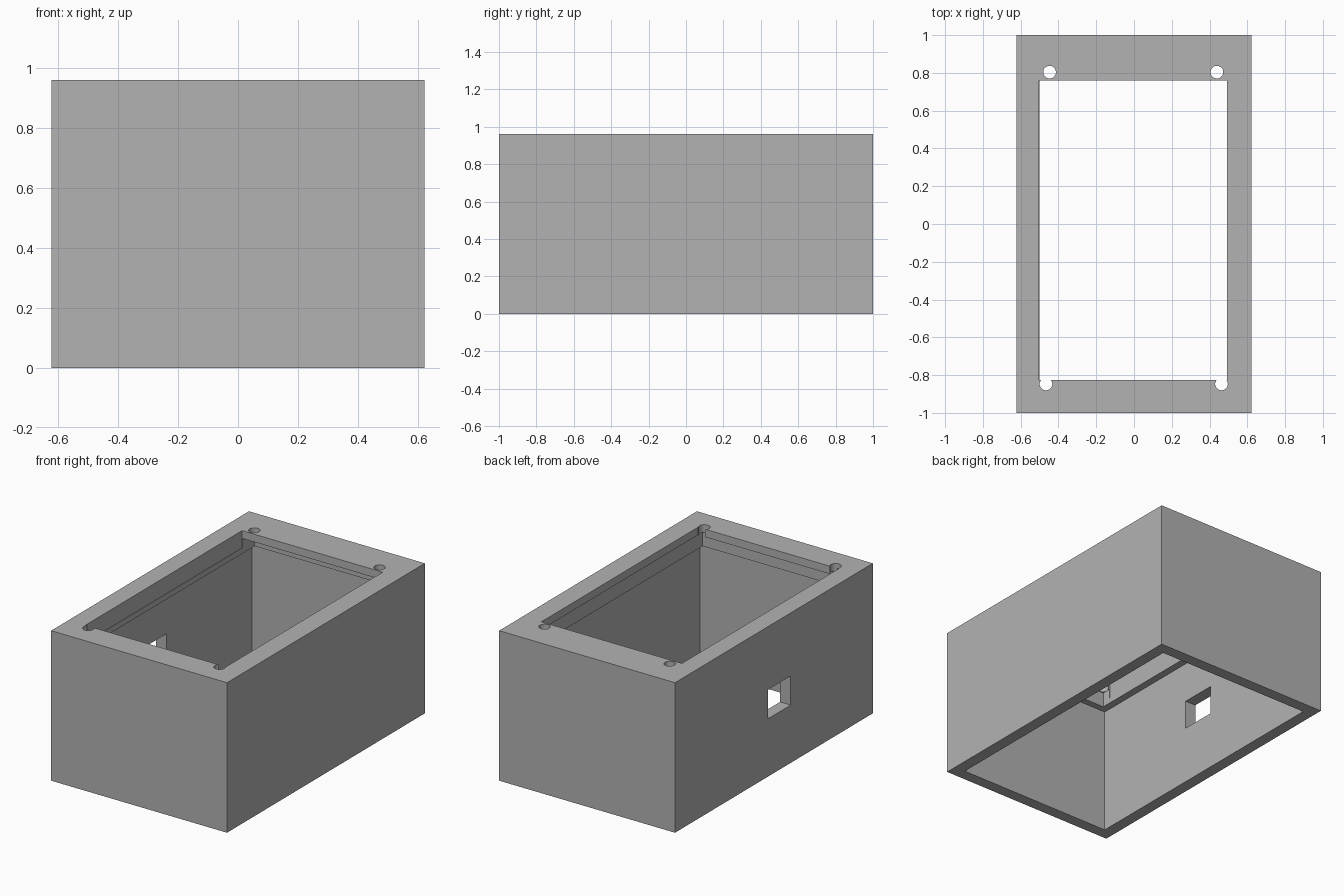
import bpy

# Remove the default cube
default = bpy.data.objects.get("Cube")
if default:
    bpy.data.objects.remove(default, do_unlink=True)

# Plain grey plastic
grey = bpy.data.materials.new("plain_grey")
grey.use_nodes = True
COLOUR = (0.448, 0.448, 0.448, 1)
grey.diffuse_color = COLOUR
grey.node_tree.nodes["Principled BSDF"].inputs["Base Color"].default_value = COLOUR


def block(name, x, y, z):
    """Box given by its (min, max) extent on each axis."""
    centre = [(a + b) / 2 for a, b in (x, y, z)]
    bpy.ops.mesh.primitive_cube_add(size=1, location=centre)
    ob = bpy.context.object
    ob.name = name
    ob.scale = [b - a for a, b in (x, y, z)]
    bpy.ops.object.transform_apply(location=True, rotation=False, scale=True)
    ob.data.materials.append(grey)
    return ob


def drill(name, x, y, radius):
    """Cylinder through the top plate."""
    bpy.ops.mesh.primitive_cylinder_add(vertices=32, radius=radius, depth=0.3,
                                        location=(x, y, 1.02))
    ob = bpy.context.object
    ob.name = name
    ob.data.materials.append(grey)
    return ob


# Outer body
case = block("enclosure_body", (-0.6225, 0.6225), (-1, 1), (0, 0.96))

# Cavity open at the bottom, board pocket under the thin top plate, top opening, side port
cutters = [
    block("cavity_cutter", (-0.547, 0.547), (-0.925, 0.925), (-0.2, 0.815)),
    block("pocket_cutter", (-0.5, 0.5), (-0.882, 0.882), (0.7, 0.91)),
    block("opening_cutter", (-0.503, 0.492), (-0.825, 0.76), (0.85, 1.2)),
    block("side_port_cutter", (-0.8, -0.4), (-0.17, 0.06), (0.37, 0.556)),
]

# Screw holes: full at the back, open notches at the front
for i, (x, y) in enumerate([(-0.447, 0.804), (0.439, 0.804),
                            (-0.466, -0.847), (0.463, -0.847)]):
    cutters.append(drill(f"screw_hole_cutter_{i}", x, y, 0.0335))

# Carve every cutter out of the body
for cutter in cutters:
    cutter.hide_render = True
    bpy.ops.object.select_all(action="DESELECT")
    case.select_set(True)
    bpy.context.view_layer.objects.active = case
    mod = case.modifiers.new("carve", "BOOLEAN")
    mod.operation = "DIFFERENCE"
    mod.solver = "EXACT"
    mod.object = cutter
    bpy.ops.object.modifier_apply(modifier=mod.name)
    bpy.data.objects.remove(cutter, do_unlink=True)

# One material on every face, flat faces with smooth hole walls
case.data.materials.clear()
case.data.materials.append(grey)
for poly in case.data.polygons:
    poly.material_index = 0
bpy.ops.object.shade_smooth_by_angle(angle=0.5)
